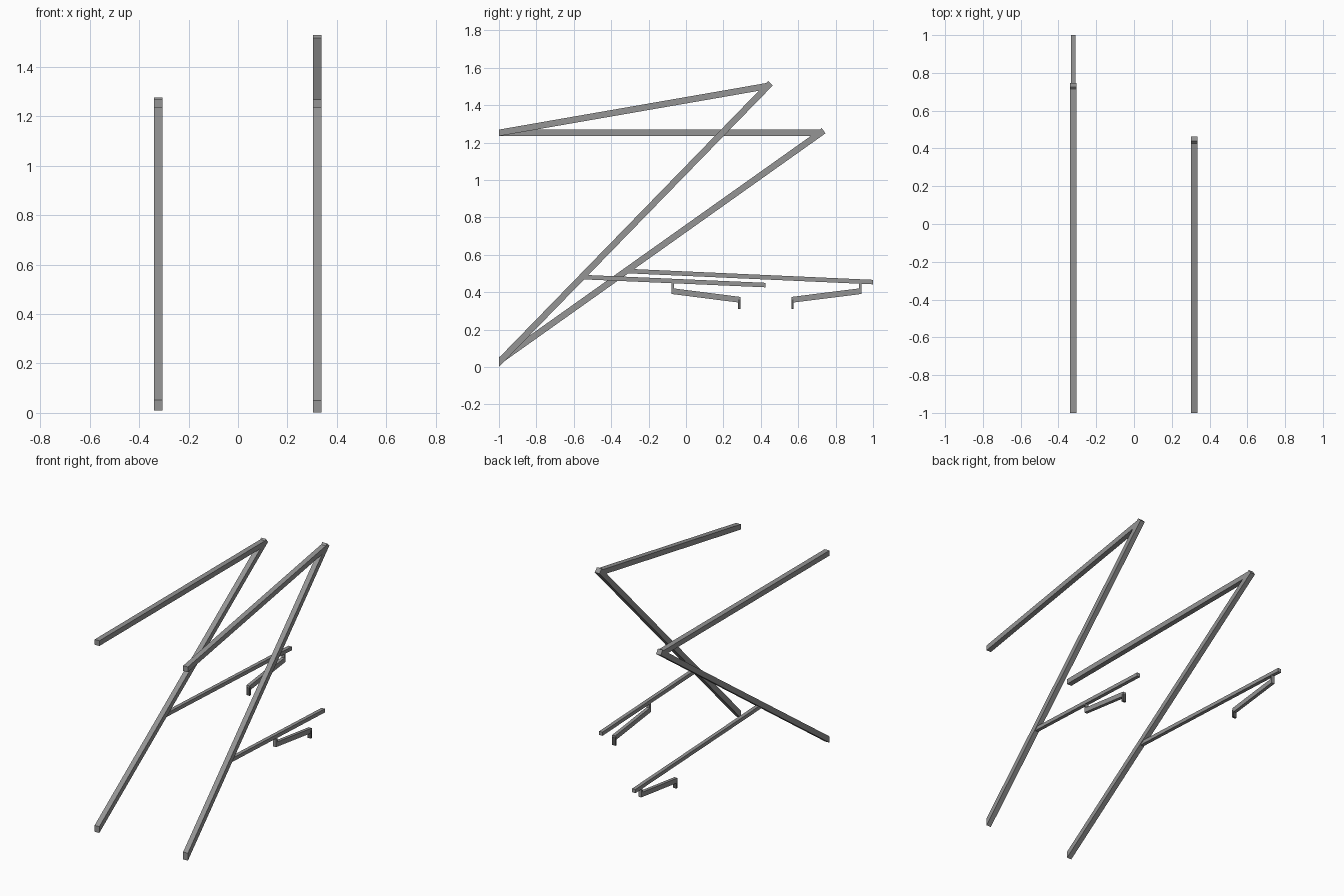
import bpy
import math

if "Cube" in bpy.data.objects:
    bpy.data.objects.remove(bpy.data.objects["Cube"])


def material(name, v):
    m = bpy.data.materials.new(name)
    m.diffuse_color = (v, v, v, 1)
    m.use_nodes = True
    m.node_tree.nodes["Principled BSDF"].inputs["Base Color"].default_value = m.diffuse_color
    return m


GREY = material("steel grey", 0.30)
DARK = material("dark grey", 0.10)


def prism(name, x, width, profile, mat):
    """Extrude a (y, z) outline along x, centred on x."""
    n = len(profile)
    area = sum(profile[i][0] * profile[(i + 1) % n][1] -
               profile[(i + 1) % n][0] * profile[i][1] for i in range(n))
    if area < 0:
        profile = profile[::-1]
    verts = [(x + s * width / 2, y, z) for s in (-1, 1) for y, z in profile]
    faces = [tuple(reversed(range(n))), tuple(range(n, 2 * n))]
    faces += [(i, (i + 1) % n, n + (i + 1) % n, n + i) for i in range(n)]
    me = bpy.data.meshes.new(name)
    me.from_pydata(verts, [], faces)
    me.materials.append(mat)
    ob = bpy.data.objects.new(name, me)
    bpy.context.collection.objects.link(ob)
    return ob


def bar(name, x, width, a, b, t, plumb_a=True, plumb_b=False, mat=GREY):
    """Straight bar from a to b in (y, z); each end cut plumb or square."""
    ang = math.atan2(b[1] - a[1], b[0] - a[0])

    def end(p, plumb):
        if plumb:
            d = (0, t / 2 / math.cos(ang))
        else:
            d = (-math.sin(ang) * t / 2, math.cos(ang) * t / 2)
        return (p[0] - d[0], p[1] - d[1]), (p[0] + d[0], p[1] + d[1])

    a0, a1 = end(a, plumb_a)
    b0, b1 = end(b, plumb_b)
    return prism(name, x, width, [a0, b0, b1, a1], mat)


def box(name, x, width, y0, y1, z0, z1, mat):
    return prism(name, x, width, [(y0, z0), (y1, z0), (y1, z1), (y0, z1)], mat)


W = 0.034      # main tube section
R = 0.024      # rest rail section

# side, x, lower arm ends, upper arm ends, rail ends, hanger y, foot y
frames = [
    ("left", -0.322, (-1, 0.031), (0.736, 1.263), (-1, 1.252), (0.715, 1.252),
     (-0.315, 0.513), (1.0, 0.454), 0.938, 0.564),
    ("right", 0.320, (-1, 0.025), (0.452, 1.517), (-1, 1.252), (0.43, 1.501),
     (-0.56, 0.481), (0.425, 0.438), -0.078, 0.291),
]

for side, x, l0, l1, u0, u1, r0, r1, hy, fy in frames:
    bar(side + "_lower_arm", x, W, l0, l1, W)
    bar(side + "_upper_arm", x, W, u0, u1, W)
    bar(side + "_rest_rail", x, R, r0, r1, R, True, True)
    # bracket hung under the rail: hanger, sloping link, foot
    s = 1 if fy > hy else -1
    box(side + "_hanger", x, 0.022, *sorted((hy, hy + s * 0.013)), 0.39, 0.455, GREY)
    bar(side + "_link", x, 0.022, (hy, 0.406), (fy, 0.359), 0.031, True, True)
    box(side + "_foot", x, 0.024, *sorted((fy + s * 0.001, fy - s * 0.012)), 0.31, 0.362, DARK)
